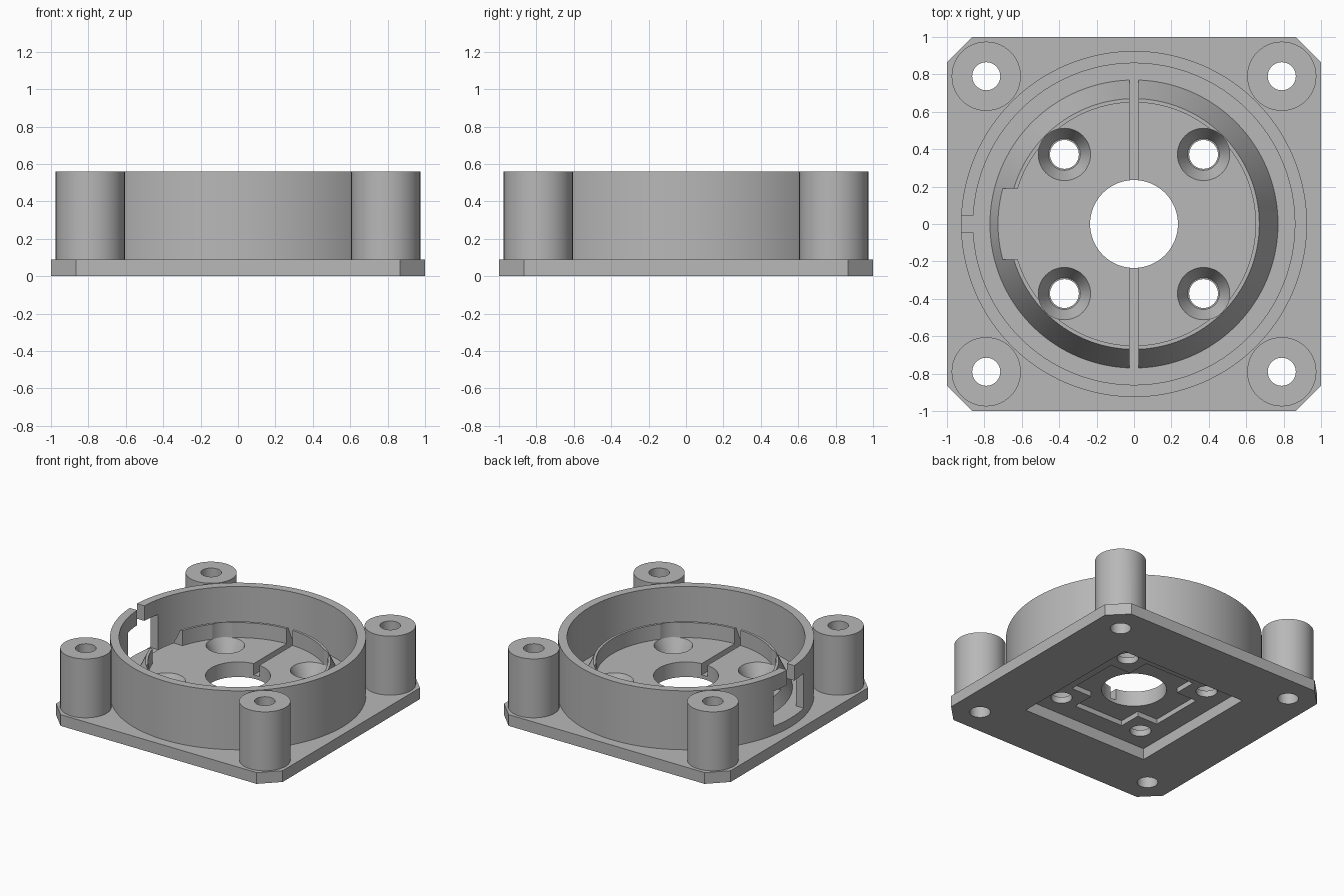
import bpy, bmesh, math

if "Cube" in bpy.data.objects:
    bpy.data.objects.remove(bpy.data.objects["Cube"])

grey = bpy.data.materials.new("plain_grey")
grey.use_nodes = True
colour = (0.48, 0.48, 0.48, 1)
grey.diffuse_color = colour
grey.node_tree.nodes["Principled BSDF"].inputs["Base Color"].default_value = colour


def finish(name, bm):
    bmesh.ops.recalc_face_normals(bm, faces=bm.faces)
    mesh = bpy.data.meshes.new(name)
    bm.to_mesh(mesh)
    bm.free()
    mesh.materials.append(grey)
    ob = bpy.data.objects.new(name, mesh)
    bpy.context.collection.objects.link(ob)
    return ob


def prism(name, outline, z0, z1):
    bm = bmesh.new()
    face = bm.faces.new([bm.verts.new((x, y, z0)) for x, y in outline])
    up = bmesh.ops.extrude_face_region(bm, geom=[face])["geom"]
    verts = [v for v in up if isinstance(v, bmesh.types.BMVert)]
    bmesh.ops.translate(bm, verts=verts, vec=(0, 0, z1 - z0))
    return finish(name, bm)


def box(name, x0, x1, y0, y1, z0, z1):
    return prism(name, [(x0, y0), (x1, y0), (x1, y1), (x0, y1)], z0, z1)


def lathe(name, profile, x=0, y=0, sides=48):
    """Solid of revolution; the profile starts and ends on the axis."""
    bm = bmesh.new()
    rings = []
    for r, z in profile:
        if r == 0:
            rings.append([bm.verts.new((x, y, z))] * sides)
        else:
            rings.append([bm.verts.new((x + r * math.cos(math.tau * i / sides),
                                        y + r * math.sin(math.tau * i / sides), z))
                          for i in range(sides)])
    for a, b in zip(rings, rings[1:]):
        for i in range(sides):
            j = (i + 1) % sides
            corners = dict.fromkeys((a[i], a[j], b[j], b[i]))
            bm.faces.new(list(corners))
    return finish(name, bm)


def rod(name, r, z0, z1, x=0, y=0, sides=48):
    return lathe(name, [(0, z0), (r, z0), (r, z1), (0, z1)], x, y, sides)


def combine(target, tool, operation):
    mod = target.modifiers.new(tool.name, 'BOOLEAN')
    mod.operation, mod.solver, mod.object = operation, 'EXACT', tool
    bpy.context.view_layer.objects.active = target
    bpy.ops.object.modifier_apply(modifier=mod.name)
    bpy.data.objects.remove(tool)


CORNERS = [(sx, sy) for sx in (-1, 1) for sy in (-1, 1)]
PLATE, FLOOR, SEAT, TOP = 0.09, 0.16, 0.25, 0.56

# Square base plate with clipped corners
c = 0.865
body = prism("mounting_housing",
             [(c, -1), (1, -c), (1, c), (c, 1), (-c, 1), (-1, c), (-1, -c), (-c, -1)], 0, PLATE)

# Outer wall, moat, tapered inner collar and raised seat in one turned solid
combine(body, lathe("cup", [(0, 0.03), (0.925, 0.03), (0.925, TOP), (0.86, TOP), (0.86, FLOOR),
                            (0.77, FLOOR), (0.67, 0.37), (0.65, 0.37), (0.65, SEAT), (0, SEAT)],
                    sides=128), 'UNION')

# Corner posts with through holes
for sx, sy in CORNERS:
    x, y = 0.79 * sx, 0.79 * sy
    combine(body, rod("post", 0.185, 0.03, TOP, x, y), 'UNION')
    combine(body, rod("post_hole", 0.075, -0.1, 0.7, x, y), 'DIFFERENCE')

# Underside: square recess, then a cross-shaped pocket leaving tabs at the screws
combine(body, box("recess", -0.555, 0.555, -0.555, 0.555, -0.1, PLATE), 'DIFFERENCE')
a, b = 0.4, 0.22
cross = [(b, -a), (b, -b), (a, -b), (a, b), (b, b), (b, a),
         (-b, a), (-b, b), (-a, b), (-a, -b), (-b, -b), (-b, -a)]
combine(body, prism("pocket", cross, 0.05, 0.13), 'DIFFERENCE')

# Centre bore and countersunk screw holes
combine(body, rod("bore", 0.235, -0.1, 0.7, sides=64), 'DIFFERENCE')
for sx, sy in CORNERS:
    combine(body, lathe("screw_hole", [(0, 0), (0.077, 0), (0.077, 0.14), (0.085, 0.14),
                                       (0.14, SEAT), (0.14, 0.45), (0, 0.45)],
                        0.372 * sx, 0.372 * sy), 'DIFFERENCE')

# Groove across the collar, cable notch, side window and rim slot
combine(body, box("groove", -0.025, 0.025, -0.8, 0.8, FLOOR, 0.5), 'DIFFERENCE')
combine(body, box("collar_notch", -0.82, -0.62, -0.19, 0.19, SEAT, 0.5), 'DIFFERENCE')
combine(body, box("window", -1, -0.8, -0.19, 0.19, FLOOR, 0.44), 'DIFFERENCE')
combine(body, box("rim_slot", -1, -0.8, -0.045, 0.045, 0.4, 0.7), 'DIFFERENCE')

bpy.ops.object.select_all(action='DESELECT')
body.select_set(True)
bpy.context.view_layer.objects.active = body
bpy.ops.object.shade_smooth_by_angle(angle=math.radians(25))
